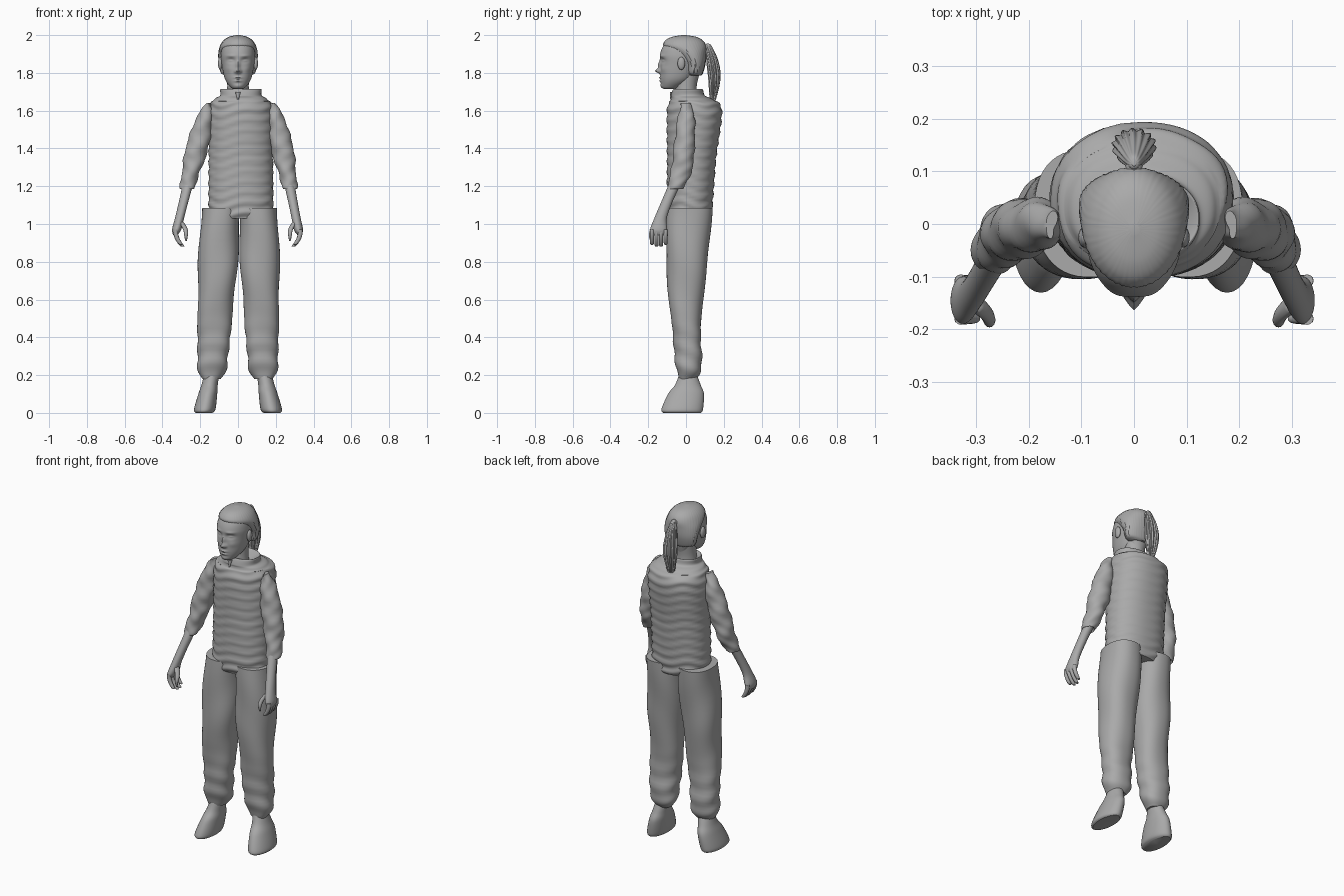
import bpy, bmesh
from math import sin, cos, pi, exp, copysign
from mathutils import Vector

if "Cube" in bpy.data.objects:
    bpy.data.objects.remove(bpy.data.objects["Cube"])

grey = bpy.data.materials.new("plain grey")
grey.use_nodes = True
grey.diffuse_color = (0.4, 0.4, 0.4, 1)
grey.node_tree.nodes["Principled BSDF"].inputs["Base Color"].default_value = grey.diffuse_color
parts = []


def finish(bm, name):
    """Turn the bmesh into a grey object in the scene."""
    bmesh.ops.recalc_face_normals(bm, faces=bm.faces)
    mesh = bpy.data.meshes.new(name)
    bm.to_mesh(mesh)
    bm.free()
    mesh.materials.append(grey)
    part = bpy.data.objects.new(name, mesh)
    bpy.context.collection.objects.link(part)
    parts.append(part)
    return part


def spline(rows, steps):
    """Smoothly interpolate between the section rows."""
    rows = [Vector(row) for row in rows]
    padded = [rows[0], *rows, rows[-1]]
    result = []
    for before, start, end, after in zip(padded, padded[1:], padded[2:], padded[3:]):
        leave, arrive = (end - before) / 2, (after - start) / 2
        for k in range(steps):
            t = k / steps
            ease = t * t * (3 - 2 * t)
            result.append(start.lerp(end, ease) + leave * t * (1 - t) ** 2
                          - arrive * t * t * (1 - t))
    return result + [rows[-1]]


def centred(z):
    return 0


def even(angle, z):
    return 0


def loft(name, rows, middle=centred, side=1, steps=8, sides=32, power=2, ripple=even):
    """Skin level rings; each row is height, centre y, radius x, radius y."""
    bm = bmesh.new()
    rings = []
    for z, y, radius_x, radius_y in spline(rows, steps):
        ring = []
        for k in range(sides):
            angle = 2 * pi * k / sides
            across, along = (copysign(abs(value) ** (2 / power), value)
                             for value in (cos(angle), sin(angle)))
            bump = ripple(angle, z)
            ring.append(bm.verts.new((side * (middle(z) + (radius_x + bump) * across),
                                      y + (radius_y + bump) * along, z)))
        rings.append(ring)
    for low, high in zip(rings, rings[1:]):
        for k in range(sides):
            following = (k + 1) % sides
            bm.faces.new((low[k], low[following], high[following], high[k]))
    bm.faces.new(rings[0])
    bm.faces.new(rings[-1])
    return finish(bm, name)


def ball(name, centre, size):
    bm = bmesh.new()
    bmesh.ops.create_uvsphere(bm, u_segments=20, v_segments=12, radius=1)
    bmesh.ops.scale(bm, vec=size, verts=bm.verts)
    bmesh.ops.translate(bm, vec=centre, verts=bm.verts)
    return finish(bm, name)


# Padded jacket with horizontal folds and an upright collar
def jacket_folds(angle, z):
    if z > 1.65:
        return 0
    return 0.004 * sin(115 * z + 2 * sin(2 * angle) + sin(5 * angle))


def jacket_middle(z):
    return 0.015


loft("jacket", [
    (1.03, .02, .16, .11), (1.1, .02, .17, .12), (1.35, .03, .17, .13), (1.6, .045, .17, .145),
    (1.66, .03, .14, .11), (1.68, .01, .11, .09), (1.71, .01, .11, .08),
    (1.71, .01, .1, .07), (1.68, 0, .06, .05)],
    jacket_middle, steps=14, sides=64, power=2.2, ripple=jacket_folds)
loft("zip_pull", [(1.66, -.08, .004, .006), (1.7, -.075, .015, .01)], sides=12)


# Trousers, shoes, sleeves, forearms and hands for each side
def leg_folds(angle, z):
    gather = exp(-((z - .3) / .15) ** 2)
    return .003 * sin(17 * z + 2 * angle) + gather * .004 * sin(60 * z + 2 * sin(angle))


def sleeve_folds(angle, z):
    return .003 * sin(48 * z + 2 * angle) + .002 * sin(90 * z - 3 * angle)


def shoe_middle(z):
    return .18 - z / 5


def finger_middle(z):
    return .33 - 6 * (.96 - z) ** 2


def thumb_middle(z):
    return .275 + 8 * max(0, z - .95) ** 2


for side, label, leg_top, leg_slope, arm_slope in (
        (1, "left", .14, .03, .2), (-1, "right", .15, .055, .25)):

    def leg_middle(z):
        return leg_top - leg_slope * z

    def arm_middle(z):
        return .3 + arm_slope * (1.07 - z)

    loft(label + "_trouser_leg", [
        (.18, .01, .05, .045), (.24, .015, .08, .065), (.4, .005, .085, .075),
        (.6, 0, .095, .09), (.8, .005, .105, .11), (1.085, .02, .1, .12)],
        leg_middle, side, sides=48, power=2.3, ripple=leg_folds)
    loft(label + "_shoe", [
        (0, -.02, .045, .1), (.02, -.02, .057, .11), (.1, 0, .05, .095),
        (.15, .01, .043, .067), (.21, .01, .04, .045)], shoe_middle, side)
    loft(label + "_sleeve", [
        (1.2, -.05, .025, .03), (1.19, -.055, .037, .043), (1.28, -.025, .048, .055),
        (1.4, -.01, .06, .055), (1.55, 0, .046, .046), (1.64, 0, .01, .025)],
        arm_middle, side, sides=40, ripple=sleeve_folds)
    loft(label + "_forearm_and_palm", [
        (.94, -.145, .01, .035), (.97, -.145, .024, .045), (1.03, -.135, .024, .033),
        (1.12, -.1, .025, .03), (1.22, -.055, .028, .032)], arm_middle, side)

    # Curled fingers and thumb
    for i, name in enumerate(("index", "middle", "ring", "little")):
        y = -.18 + .024 * i
        tip = .88 if name in ("middle", "ring") else .89
        loft(f"{label}_{name}_finger", [
            (tip, y, .004, .004), (tip + .01, y, .012, .01), (.97, y, .012, .012)],
            finger_middle, side, sides=12)
    loft(label + "_thumb", [
        (.91, -.185, .004, .004), (.95, -.185, .011, .011), (1.01, -.15, .015, .018)],
        thumb_middle, side, sides=12)
    ball(label + "_ear", (side * .094, -.025, 1.85), (.012, .02, .034))

# Neck and head
loft("neck", [(1.64, 0, .065, .06), (1.72, 0, .057, .056), (1.82, .01, .06, .06)])
head = loft("head", [
    (1.715, -.085, .02, .03), (1.725, -.08, .04, .047), (1.77, -.05, .07, .085),
    (1.85, -.025, .087, .11), (1.9, -.02, .09, .117), (1.95, -.015, .08, .1),
    (1.985, -.01, .045, .06), (1.995, -.01, .01, .01)],
    steps=14, sides=96, power=2.15)

# Facial relief: height, sideways offset, spread x, spread z, outward amount
relief = {
    "nose": (1.81, 0, .013, .012, .026), "bridge": (1.84, 0, .01, .024, .014),
    "chin": (1.73, 0, .024, .012, .006), "upper lip": (1.775, 0, .02, .005, .008),
    "lower lip": (1.757, 0, .018, .006, .008), "socket": (1.866, .037, .02, .012, -.012),
    "eye": (1.864, .038, .013, .006, .007), "brow": (1.89, .038, .022, .007, .004),
    "cheek": (1.82, .05, .02, .016, .004), "nostril": (1.807, .015, .006, .006, .007)}
for vert in head.data.vertices:
    if vert.co.y < -.05:
        x, z = abs(vert.co.x), vert.co.z
        vert.co.y -= sum(amount * exp(-((x - offset) / wide) ** 2 - ((z - height) / tall) ** 2)
                         for height, offset, wide, tall, amount in relief.values())


# Swept-back hair, tie and ponytail
def strands(angle, z):
    return .001 * sin(40 * angle + 25 * z)


def tail_strands(angle, z):
    return .003 * sin(14 * angle + 9 * z) * min(1, (1.96 - z) * 8)


loft("hair", [
    (1.785, .045, .06, .035), (1.8, .045, .09, .045), (1.85, .045, .102, .058),
    (1.9, .025, .104, .082), (1.94, -.005, .096, .112), (1.97, -.01, .078, .1),
    (1.99, -.01, .05, .066), (2, -.01, .01, .01)], sides=96, ripple=strands)
ball("hair_tie", (0, .11, 1.935), (.016, .022, .016))
loft("ponytail", [
    (1.635, .14, .004, .004), (1.67, .143, .022, .016), (1.77, .15, .04, .03),
    (1.86, .14, .033, .03), (1.94, .12, .015, .017), (1.955, .115, .004, .005)],
    sides=96, ripple=tail_strands)
loft("nape_hair", [(1.73, .035, .025, .02), (1.81, .04, .06, .035)])

# Smooth shading with sharp hems kept
bpy.ops.object.select_all(action="DESELECT")
for part in parts:
    part.select_set(True)
bpy.context.view_layer.objects.active = parts[0]
bpy.ops.object.shade_smooth_by_angle(angle=pi / 4)
